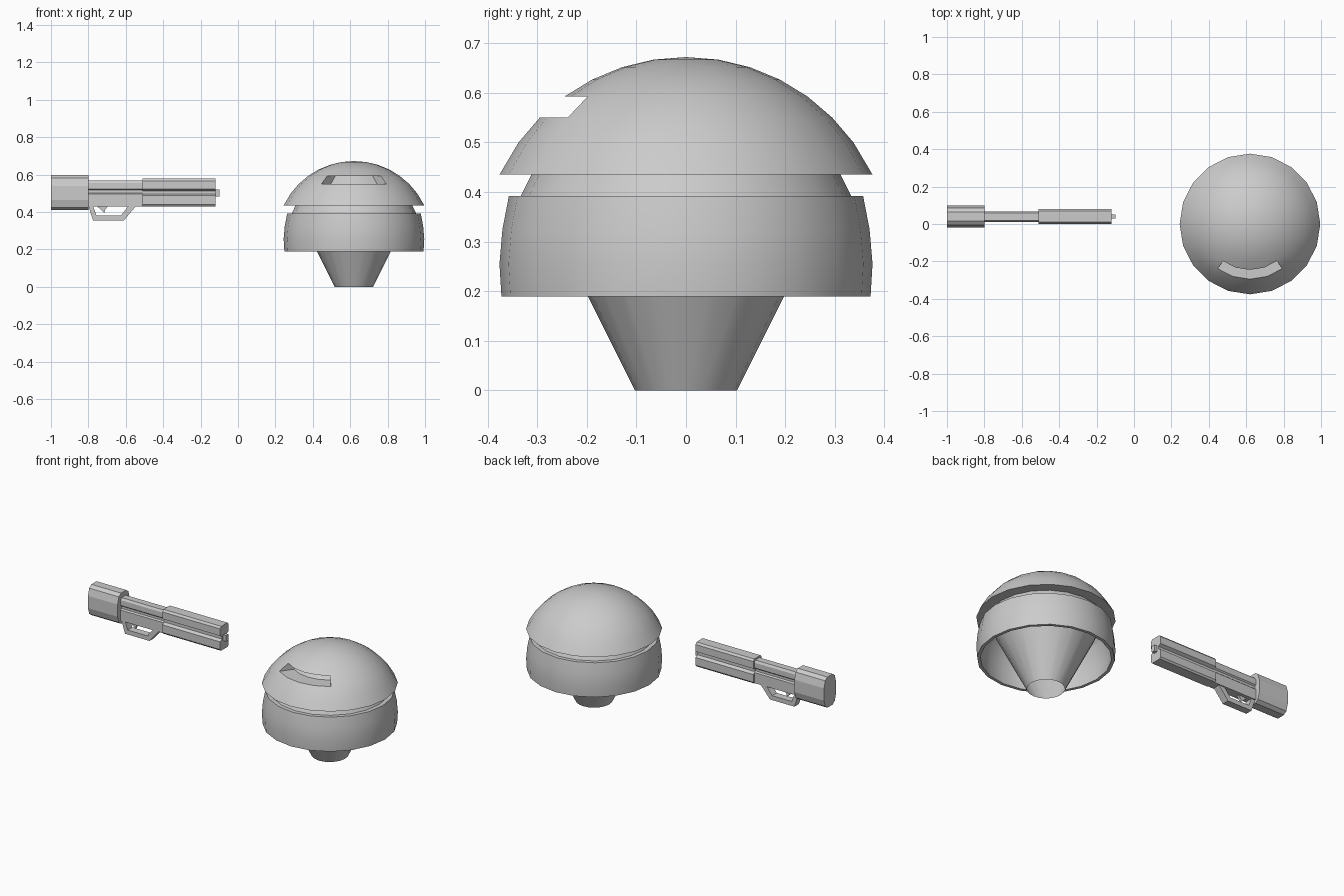
import bpy, bmesh
from math import sin, cos, radians, sqrt

if "Cube" in bpy.data.objects:
    bpy.data.objects.remove(bpy.data.objects["Cube"])

SIDES = 20
CX = 0.62            # turret axis
CZ = 0.255           # centre of the nested spheres


def finish(name, bm, smooth=True):
    bmesh.ops.remove_doubles(bm, verts=bm.verts, dist=0.0005)
    bmesh.ops.recalc_face_normals(bm, faces=bm.faces)
    mesh = bpy.data.meshes.new(name)
    bm.to_mesh(mesh)
    bm.free()
    ob = bpy.data.objects.new(name, mesh)
    bpy.context.collection.objects.link(ob)
    if smooth:
        bpy.ops.object.select_all(action='DESELECT')
        ob.select_set(True)
        bpy.context.view_layer.objects.active = ob
        bpy.ops.object.shade_smooth_by_angle(angle=radians(30))
    return ob


def point(r, z, i):
    a = 2 * 3.14159265 * i / SIDES
    return (CX + r * cos(a), r * sin(a), z)


def add_face(bm, pts):
    unique = []
    for p in pts:
        if not unique or all(sum((a - b) ** 2 for a, b in zip(p, q)) > 1e-9 for q in unique):
            unique.append(p)
    bm.faces.new([bm.verts.new(p) for p in unique])


def lathe(bm, profile, segments=range(SIDES), skip=None):
    for k, ((r0, z0), (r1, z1)) in enumerate(zip(profile, profile[1:])):
        for i in segments:
            if skip and k == skip[0] and i in skip[1]:
                continue
            add_face(bm, [point(r0, z0, i), point(r0, z0, i + 1),
                          point(r1, z1, i + 1), point(r1, z1, i)])


def sphere_r(radius, z):
    return sqrt(radius ** 2 - (z - CZ) ** 2)


# Dome with flat underside and a recessed eye slot at the front
R = 0.417
dome = [(0, 0.435), (0.376, 0.435)]
dome += [(R * cos(radians(a)), CZ + R * sin(radians(a))) for a in range(36, 90, 9)]
dome.append((0, CZ + R))
slot = range(13, 17)
bm = bmesh.new()
lathe(bm, dome, skip=(3, slot))
pocket = [dome[3], (0.21, dome[3][1]), (0.17, dome[4][1]), dome[4]]
lathe(bm, pocket, slot)
for end in (13, 17):
    add_face(bm, [point(r, z, end) for r, z in pocket])
finish("dome", bm)

# Lower band: thick ring around an inner shell that closes the groove
band = [(0.357, 0.392), (0.370, 0.325), (0.376, 0.255), (0.372, 0.189)]
inner = [(sphere_r(0.36, z), z) for z in (0.189, 0.255, 0.325, 0.392)]
bm = bmesh.new()
lathe(bm, band + inner + band[:1])
finish("lower_band", bm)
bm = bmesh.new()
lathe(bm, [(sphere_r(0.36, z), z) for z in (0.392, 0.435)])
finish("inner_shell", bm)

# Tapered neck, open at the foot
bm = bmesh.new()
lathe(bm, [(0.103, 0), (0.278, 0.35)])
finish("neck", bm)

# Gun parts: half cross-sections (y offset, z) mirrored, then extruded along x
GY = 0.04


def bar(name, x0, x1, half):
    section = [(GY + y, z) for y, z in half]
    section += [(GY - y, z) for y, z in reversed(half) if y > 0]
    bm = bmesh.new()
    f = bm.faces.new([bm.verts.new((x0, y, z)) for y, z in section])
    ext = bmesh.ops.extrude_face_region(bm, geom=[f], use_keep_orig=True)
    for v in ext["geom"]:
        if isinstance(v, bmesh.types.BMVert):
            v.co.x = x1
    return finish(name, bm, False)


bar("rear_stock", -1.0, -0.80,
    [(0.025, 0.410), (0.046, 0.425), (0.058, 0.465), (0.058, 0.540),
     (0.046, 0.582), (0.025, 0.597)])
bar("receiver", -0.80, -0.51,
    [(0.028, 0.43), (0.028, 0.495), (0.020, 0.502), (0.020, 0.516),
     (0.028, 0.523), (0.028, 0.555), (0.020, 0.568)])
bar("barrel_block", -0.51, -0.12,
    [(0.032, 0.43), (0.040, 0.44), (0.040, 0.487), (0.022, 0.497), (0.022, 0.513),
     (0.040, 0.523), (0.040, 0.566), (0.030, 0.578)])
bar("muzzle", -0.125, -0.10, [(0.011, 0.483), (0.011, 0.520)])


# Flat plates under the receiver, outlined in x-z
def plate(name, quads, half_width):
    bm = bmesh.new()
    for q in quads:
        front = [bm.verts.new((x, GY - half_width, z)) for x, z in q]
        back = [bm.verts.new((x, GY + half_width, z)) for x, z in q]
        bm.faces.new(front)
        bm.faces.new(back[::-1])
        for i in range(len(q)):
            j = (i + 1) % len(q)
            bm.faces.new((front[i], back[i], back[j], front[j]))
    return finish(name, bm, False)


outer = [(-0.80, 0.432), (-0.775, 0.355), (-0.61, 0.355), (-0.545, 0.432)]
hole = [(-0.775, 0.432), (-0.757, 0.382), (-0.625, 0.382), (-0.585, 0.432)]
plate("trigger_guard",
      [(outer[i], outer[i + 1], hole[i + 1], hole[i]) for i in range(3)], 0.022)
plate("trigger", [[(-0.755, 0.432), (-0.715, 0.395), (-0.71, 0.412), (-0.695, 0.432)]], 0.008)
